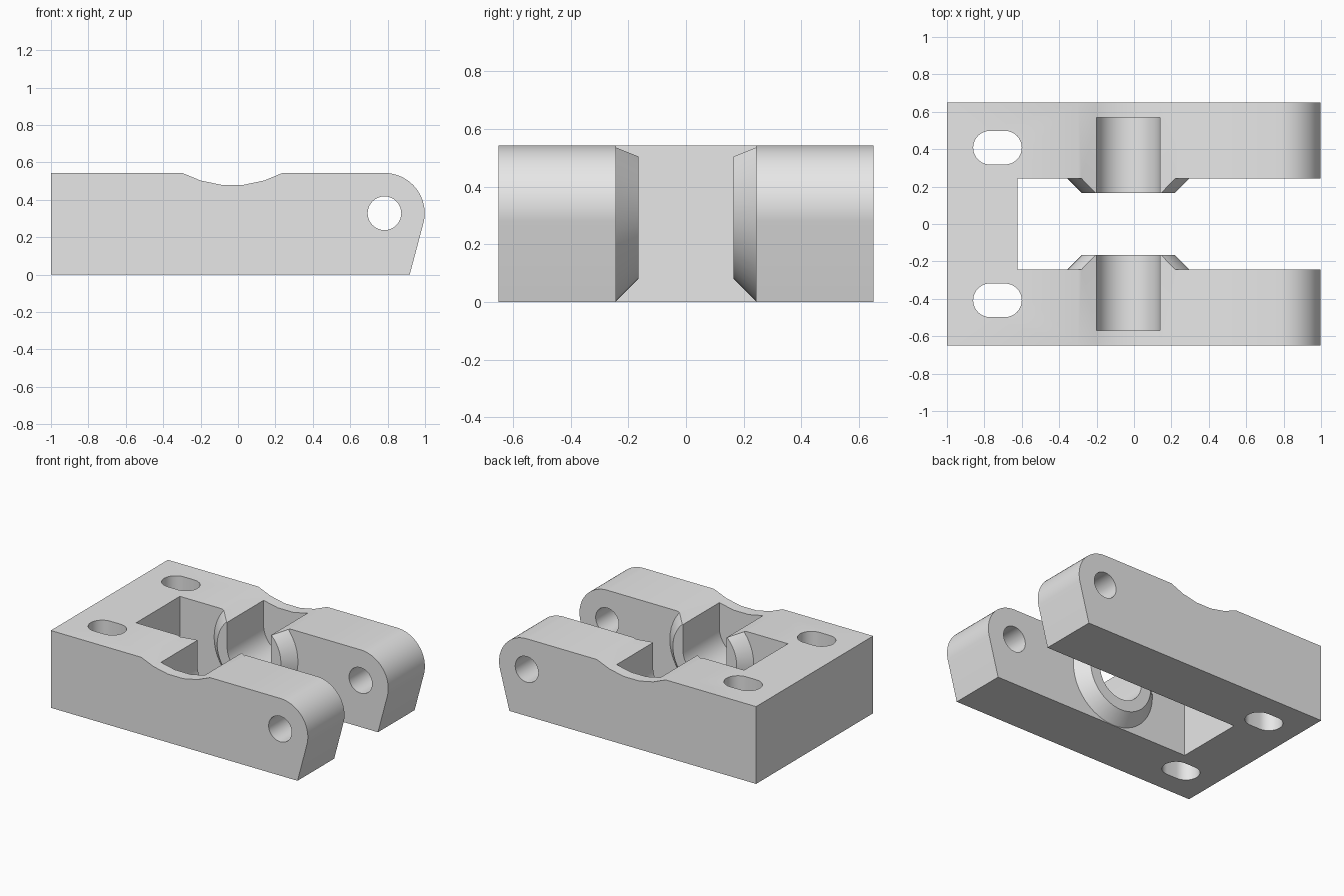
import bpy, bmesh, math

cube = bpy.data.objects.get("Cube")
if cube:
    bpy.data.objects.remove(cube, do_unlink=True)

grey = bpy.data.materials.new("plain grey")
grey.use_nodes = True
grey.diffuse_color = (0.8, 0.8, 0.8, 1)
grey.node_tree.nodes["Principled BSDF"].inputs["Base Color"].default_value = (0.8, 0.8, 0.8, 1)


def arc(cx, cy, r, start, end, steps):
    """Points on an arc, angles in degrees."""
    angles = [math.radians(start + (end - start) * i / steps) for i in range(steps + 1)]
    return [(cx + r * math.cos(a), cy + r * math.sin(a)) for a in angles]


def loft(name, sections, upright=False):
    """Join (distance, outline) sections along y, or along z if upright."""
    bm = bmesh.new()
    rings = []
    for d, outline in sections:
        rings.append([bm.verts.new((u, v, d) if upright else (u, d, v)) for u, v in outline])
    n = len(rings[0])
    for a, b in zip(rings, rings[1:]):
        for i in range(n):
            j = (i + 1) % n
            bm.faces.new((a[i], a[j], b[j], b[i]))
    bm.faces.new(rings[0])
    bm.faces.new(rings[-1])
    bmesh.ops.recalc_face_normals(bm, faces=bm.faces)
    mesh = bpy.data.meshes.new(name)
    bm.to_mesh(mesh)
    bm.free()
    mesh.materials.append(grey)
    obj = bpy.data.objects.new(name, mesh)
    bpy.context.collection.objects.link(obj)
    return obj


def combine(target, tool, operation):
    """Apply a boolean and discard the tool."""
    tool.hide_render = True
    mod = target.modifiers.new(tool.name, "BOOLEAN")
    mod.operation = operation
    mod.solver = "EXACT"
    mod.object = tool
    bpy.context.view_layer.objects.active = target
    bpy.ops.object.modifier_apply(modifier=mod.name)
    bpy.data.objects.remove(tool, do_unlink=True)


TOP, WIDTH, GAP = 0.543, 0.65, 0.243
PIVOT_X, AXIS_Z, BOSS_X = 0.783, 0.328, -0.03

# Block with rounded nose and slanted end
side = [(-1, 0), (0.918, 0)] + arc(PIVOT_X, AXIS_Z, TOP - AXIS_Z, -13, 90, 20) + [(-1, TOP)]
bracket = loft("fork_bracket", [(-WIDTH, side), (WIDTH, side)])

# Gap between the arms
gap = [(-0.622, -0.2), (1.2, -0.2), (1.2, 0.8), (-0.622, 0.8)]
combine(bracket, loft("gap_cutter", [(-GAP, gap), (GAP, gap)]), "DIFFERENCE")

# Chamfered bosses on the inner faces
for s in (1, -1):
    sections = [(s * y, arc(BOSS_X, AXIS_Z, r, 0, 352.5, 47))
                for y, r in ((0.165, 0.248), (GAP, 0.326), (0.3, 0.3))]
    combine(bracket, loft("boss", sections), "UNION")

# Shallow saddle across the top
saddle = [(-0.30, TOP + 0.001), (-0.20, 0.503), (-0.09, 0.48), (0.03, 0.48),
          (0.14, 0.503), (0.24, TOP + 0.001), (0.24, 0.8), (-0.30, 0.8)]
combine(bracket, loft("saddle_cutter", [(-0.8, saddle), (0.8, saddle)]), "DIFFERENCE")

# Open-topped round-bottomed sockets and mounting slots, one per arm
socket = arc(BOSS_X, AXIS_Z, 0.17, 180, 360, 32) + [(BOSS_X + 0.17, 0.9), (BOSS_X - 0.17, 0.9)]
for s in (1, -1):
    combine(bracket, loft("socket_cutter", [(s * 0.1, socket), (s * 0.57, socket)]), "DIFFERENCE")
    slot = arc(-0.69, s * 0.408, 0.09, -90, 90, 16) + arc(-0.77, s * 0.408, 0.09, 90, 270, 16)
    combine(bracket, loft("slot_cutter", [(-0.2, slot), (0.8, slot)], upright=True), "DIFFERENCE")

# Pivot hole through both arms
hole = arc(PIVOT_X, AXIS_Z, 0.09, 0, 348.75, 31)
combine(bracket, loft("pivot_cutter", [(-0.8, hole), (0.8, hole)]), "DIFFERENCE")

bpy.ops.object.select_all(action="DESELECT")
bracket.select_set(True)
bpy.context.view_layer.objects.active = bracket
bpy.ops.object.shade_smooth_by_angle(angle=math.radians(25))
